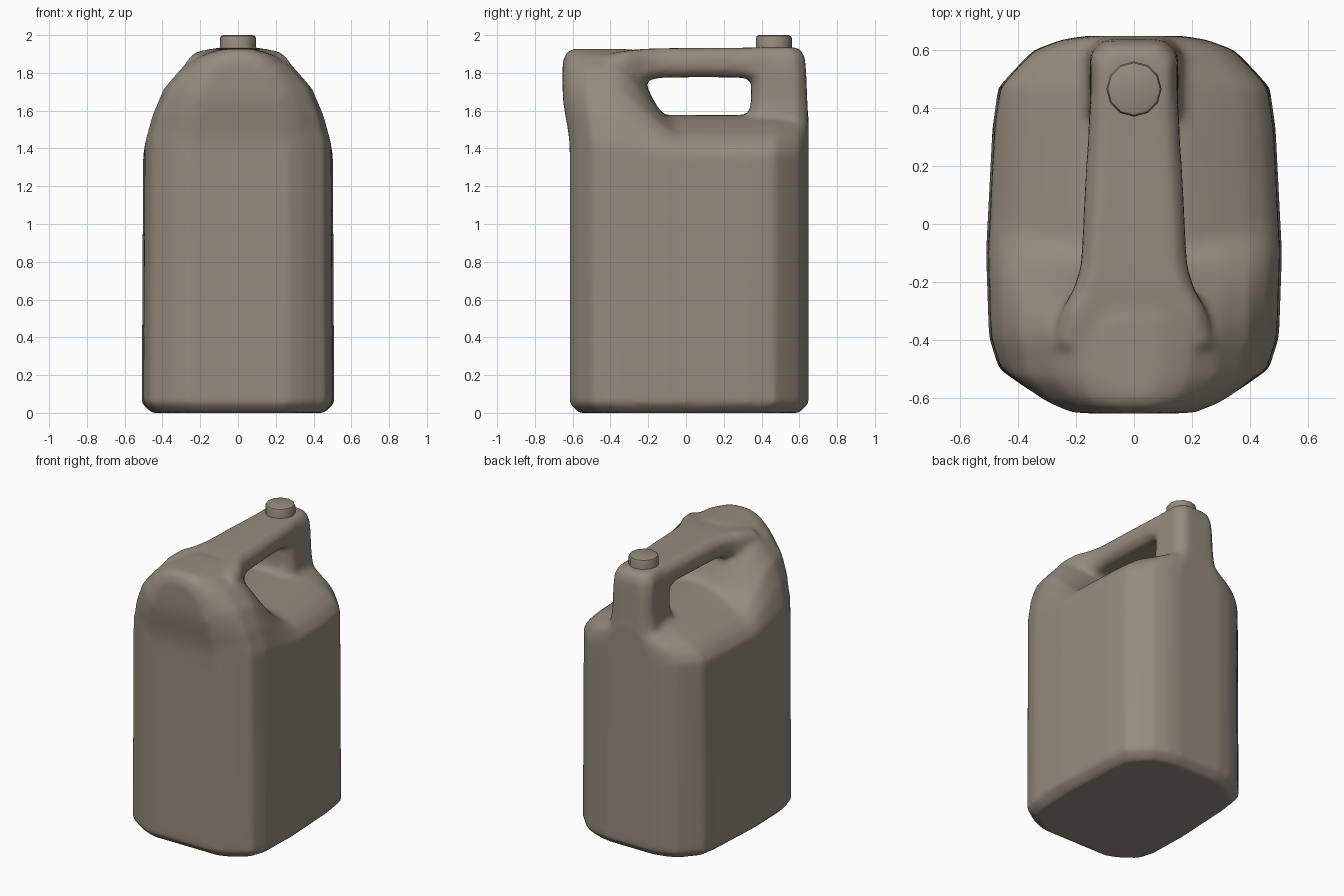
import bpy
import bmesh

if "Cube" in bpy.data.objects:
    bpy.data.objects.remove(bpy.data.objects["Cube"])

# One plain plastic colour
COLOUR = (0.30, 0.26, 0.205, 1)
plastic = bpy.data.materials.new("khaki plastic")
plastic.use_nodes = True
plastic.diffuse_color = COLOUR
bsdf = plastic.node_tree.nodes["Principled BSDF"]
bsdf.inputs["Base Color"].default_value = COLOUR
bsdf.inputs["Roughness"].default_value = 0.6


def smooth(a, b, v):
    t = min(1, max(0, (v - a) / (b - a)))
    return t * t * (3 - 2 * t)


def interp(table, v):
    for (a, p), (b, q) in zip(table, table[1:]):
        if v <= b:
            return p + (q - p) * max(0, v - a) / (b - a)
    return table[-1][1]


def loft(bm, halves):
    """Skin closed symmetric sections, each given by its +x half."""
    rings = []
    for half in halves:
        pts = half + [(-x, y, z) for x, y, z in reversed(half)]
        rings.append([bm.verts.new(p) for p in pts])
    n = len(rings[0])
    for r, s in zip(rings, rings[1:]):
        for i in range(n):
            j = (i + 1) % n
            bm.faces.new((r[i], r[j], s[j], s[i]))
    for r in (rings[0], rings[-1]):
        for i in range(n // 2 - 1):
            bm.faces.new((r[i], r[i + 1], r[n - 2 - i], r[n - 1 - i]))


def chamfered(w, lo, hi, c):
    return [(w - c, lo), (w, lo + c), (w, hi - c), (w - c, hi)]


# Plan outline, and the cross sections of the front hump and rear shoulder
WIDTH = [(-.615, .27), (-.58, .35), (-.5, .465), (-.39, .5), (-.1, .51),
         (.33, .488), (.47, .468), (.54, .405), (.6, .345), (.635, .25), (.648, .17)]
HUMP = [(0, 1.93), (.2, 1.925), (.4, 1.895), (.6, 1.83), (.8, 1.72), (.92, 1.58), (1, 1.43)]
SHOULDER = [(0, 1.58), (.2, 1.575), (.4, 1.555), (.6, 1.52), (.8, 1.475), (.92, 1.43), (1, 1.37)]
FRONT_ROLL = [(-.615, .07), (-.595, .02), (-.56, 0)]


def body_section(y):
    w = interp(WIDTH, y)
    half = [(.9 * w, .925 * y, 0), (w, y, .05)]
    for f in (1, .96, .92, .86, .8, .7, .6, .5, .4, .3, .2, .1):
        x = f * w
        blend = smooth(-.3 - .3 * x, -.13 + .3 * x, y)
        high = interp(HUMP, f) - interp(FRONT_ROLL, y)
        z = high + (interp(SHOULDER, f) - high) * blend
        bulge = .038 * smooth(1.4, 1.7, z) * smooth(-.3, -.58, y) if y < -.3 else 0
        half.append((x * (1 - .015 * smooth(0, 1.4, z)), y - bulge, z))
    return half


bm = bmesh.new()

# Body, lofted from front to back
steps = 48
stations = sorted({round(-.615 + 1.263 * i / steps, 4) for i in range(steps + 1)}
                  | {y for y, w in WIDTH} | {-.595})
loft(bm, [body_section(y) for y in stations])

# Handle bar: y, half width, underside, top
bar = [(-.42, .28, 1.68, 1.9), (-.3, .25, 1.72, 1.92), (-.22, .205, 1.755, 1.927),
       (-.14, .182, 1.775, 1.93), (.1, .17, 1.778, 1.932), (.3, .158, 1.775, 1.933),
       (.42, .152, 1.74, 1.934)]
loft(bm, [[(x, y, z) for x, z in chamfered(w, lo, hi, .04)] for y, w, lo, hi in bar])

# Rear column under the cap: height, half width, inner side, outer side
column = [(1.25, .22, .3, .64), (1.45, .19, .31, .648), (1.56, .165, .33, .646),
          (1.65, .155, .345, .642), (1.8, .152, .345, .636), (1.87, .148, .33, .63),
          (1.91, .135, .33, .617), (1.935, .115, .34, .59)]
loft(bm, [[(x, y, z) for x, y in chamfered(w, lo, hi, .05)] for z, w, lo, hi in column])

bmesh.ops.recalc_face_normals(bm, faces=bm.faces)
mesh = bpy.data.meshes.new("canister_body")
bm.to_mesh(mesh)
bm.free()
body = bpy.data.objects.new("canister_body", mesh)
bpy.context.collection.objects.link(body)
mesh.materials.append(plastic)

# Fuse the overlapping parts into one blow-moulded skin
fuse = body.modifiers.new("fuse", "REMESH")
fuse.mode = "VOXEL"
fuse.voxel_size = .018
fuse.use_smooth_shade = True
soften = body.modifiers.new("soften", "SMOOTH")
soften.factor = .5
soften.iterations = 8

# Screw cap
bpy.ops.mesh.primitive_cylinder_add(vertices=12, radius=.095, depth=.1, location=(0, .465, 1.95))
cap = bpy.context.object
cap.name = "screw_cap"
cap.data.materials.append(plastic)
bm = bmesh.new()
bm.from_mesh(cap.data)
rim = [e for e in bm.edges if all(v.co.z > 0 for v in e.verts)]
bmesh.ops.bevel(bm, geom=rim, offset=.016, segments=2, affect="EDGES", profile=.5)
bm.to_mesh(cap.data)
bm.free()
bpy.ops.object.shade_smooth_by_angle(angle=.7)
